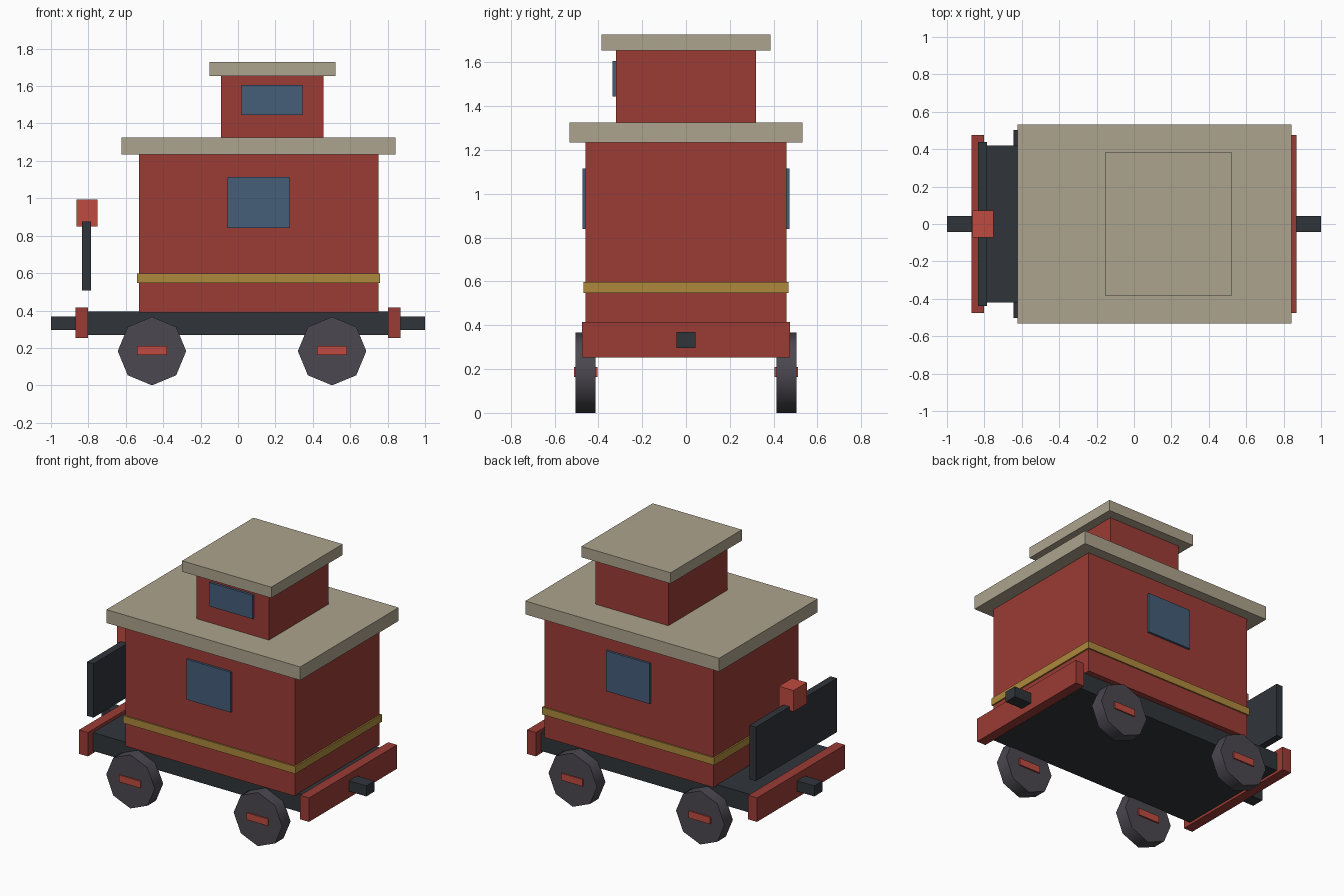
import bpy, bmesh, math
from mathutils import Matrix

if "Cube" in bpy.data.objects:
    bpy.data.objects.remove(bpy.data.objects["Cube"])


def material(name, rgb):
    m = bpy.data.materials.new(name)
    m.diffuse_color = (*rgb, 1)
    m.use_nodes = True
    m.node_tree.nodes["Principled BSDF"].inputs["Base Color"].default_value = m.diffuse_color
    return m


RED = material("body_red", (0.33, 0.045, 0.035))
BRIGHT = material("bright_red", (0.52, 0.07, 0.05))
DARK = material("dark_iron", (0.03, 0.035, 0.042))
WHEEL = material("wheel_grey", (0.07, 0.065, 0.08))
ROOF = material("roof_tan", (0.42, 0.37, 0.27))
BAND = material("band_yellow", (0.42, 0.25, 0.045))
GLASS = material("window_blue", (0.06, 0.11, 0.19))


def finish(name, bm, mat):
    me = bpy.data.meshes.new(name)
    bm.to_mesh(me)
    bm.free()
    me.materials.append(mat)
    ob = bpy.data.objects.new(name, me)
    bpy.context.collection.objects.link(ob)
    return ob


def box(name, x, y, z, mat):
    """Box from (min, max) ranges on each axis."""
    bm = bmesh.new()
    size = [r[1] - r[0] for r in (x, y, z)]
    mid = [(r[0] + r[1]) / 2 for r in (x, y, z)]
    bmesh.ops.create_cube(bm, size=1, matrix=Matrix.Translation(mid) @ Matrix.Diagonal((*size, 1)))
    return finish(name, bm, mat)


def sym(h):
    return (-h, h)


def wheel(name, x, y, z, r, width):
    bm = bmesh.new()
    bmesh.ops.create_cone(bm, cap_ends=True, segments=8, radius1=r, radius2=r, depth=width,
                          matrix=Matrix.Translation((x, y, z)) @ Matrix.Rotation(math.pi / 2, 4, 'X'))
    ob = finish(name, bm, WHEEL)
    # smooth rim, sharp side faces
    bpy.context.view_layer.objects.active = ob
    ob.select_set(True)
    bpy.ops.object.shade_smooth_by_angle(angle=math.radians(50))
    ob.select_set(False)


# Chassis
box("chassis", sym(0.82), sym(0.42), (0.27, 0.395), DARK)

# Cabin, trim band and roof
box("cabin", (-0.53, 0.75), sym(0.458), (0.39, 1.24), RED)
box("trim_band", (-0.54, 0.76), sym(0.467), (0.548, 0.598), BAND)
box("roof", (-0.622, 0.842), sym(0.531), (1.234, 1.325), ROOF)

# Cupola with its own roof and front window
box("cupola", (-0.091, 0.458), sym(0.32), (1.32, 1.66), RED)
box("cupola_roof", (-0.153, 0.521), sym(0.385), (1.654, 1.728), ROOF)
box("cupola_window", (0.018, 0.345), (-0.336, -0.31), (1.445, 1.607), GLASS)

# Buffer beams and couplers at both ends
for end, s in (("rear", -1), ("front", 1)):
    box(f"{end}_buffer_beam", sorted((s * 0.802, s * 0.869)), sym(0.475), (0.253, 0.416), RED)
    box(f"{end}_coupler", sorted((s * 0.81, s)), sym(0.044), (0.297, 0.369), DARK)

# Railing panel and lamp over the open platform
box("railing_panel", (-0.834, -0.785), sym(0.438), (0.508, 0.876), DARK)
box("lamp", (-0.863, -0.752), sym(0.072), (0.85, 0.994), BRIGHT)

# Side windows, wheels and axle covers
for side, s in (("near", -1), ("far", 1)):
    box(f"{side}_window", (-0.057, 0.275), sorted((s * 0.44, s * 0.473)), (0.84, 1.115), GLASS)
    for end, x in (("rear", -0.46), ("front", 0.503)):
        wheel(f"{side}_{end}_wheel", x, s * 0.458, 0.183, 0.183, 0.091)
        box(f"{side}_{end}_axle_cover", (x - 0.081, x + 0.081),
            sorted((s * 0.403, s * 0.512)), (0.163, 0.21), BRIGHT)
